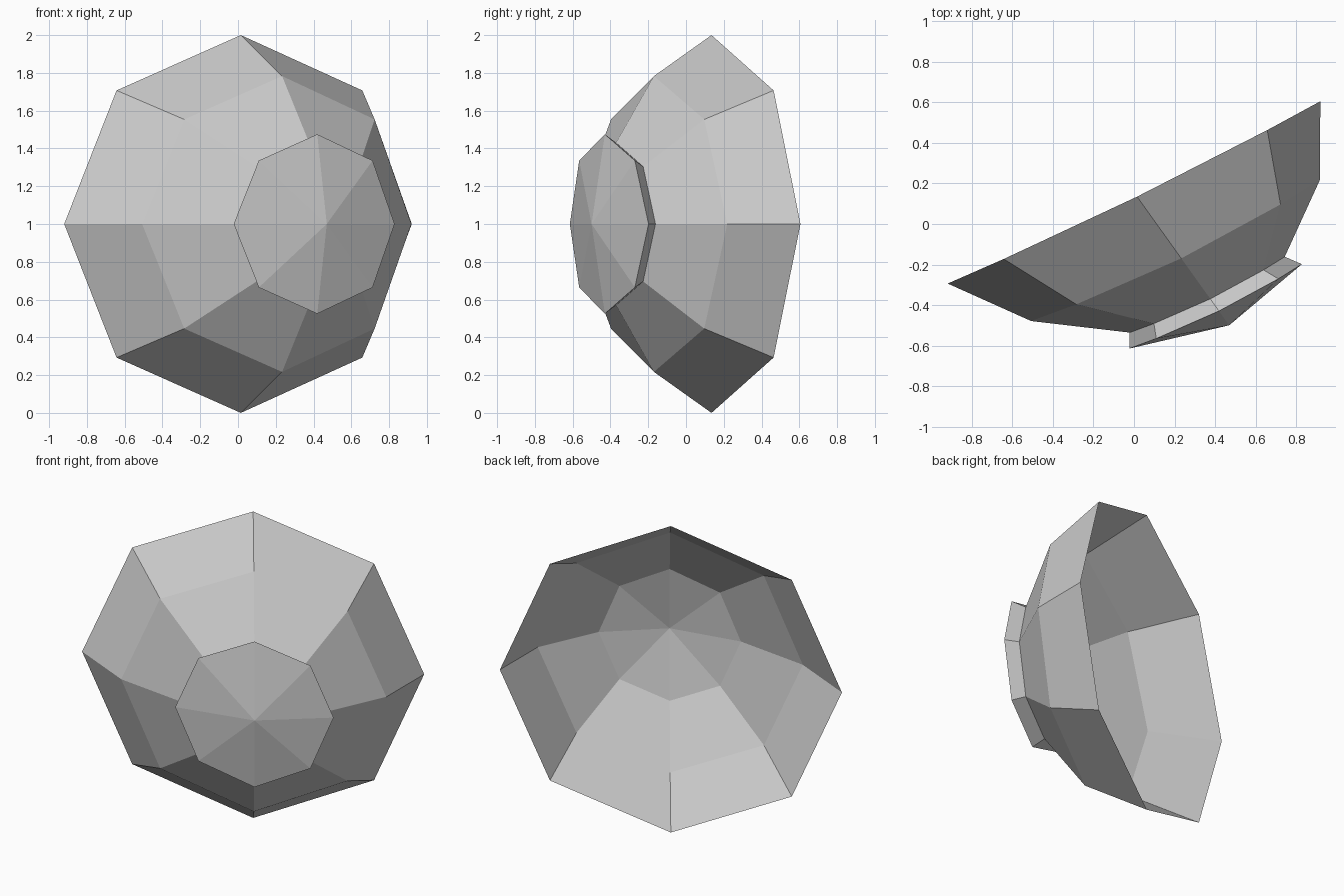
import bpy, bmesh, math
from mathutils import Vector

if "Cube" in bpy.data.objects:
    bpy.data.objects.remove(bpy.data.objects["Cube"])

grey = bpy.data.materials.new("light_grey")
grey.diffuse_color = (0.6, 0.6, 0.6, 1)
grey.use_nodes = True
grey.node_tree.nodes["Principled BSDF"].inputs["Base Color"].default_value = grey.diffuse_color

# Tilted frame of the dish: rim centre, sideways direction, depth direction
CENTRE = Vector((0.015, 0.135, 1.0))
SIDE = Vector((0.92, 0.45, 0))
DEPTH = Vector((0.455, -0.635, 0))
UP = Vector((0, 0, 1))
N = 8


def lathe(name, rings, apex):
    """Eight-sided shell from (side radius, up radius, depth, sag) rings to an apex."""
    bm = bmesh.new()
    loops = []
    for rs, ru, depth, sag in rings:
        loop = []
        for i in range(N):
            a = 2 * math.pi * i / N
            c, s = math.cos(a), math.sin(a)
            p = CENTRE + SIDE * rs * c + UP * ru * s + DEPTH * (depth - sag * c * c)
            loop.append(bm.verts.new(p))
        loops.append(loop)
    for lo, hi in zip(loops, loops[1:]):
        for i in range(N):
            j = (i + 1) % N
            bm.faces.new((lo[i], hi[i], hi[j], lo[j]))
    tip = bm.verts.new(CENTRE + DEPTH * apex)
    for i in range(N):
        bm.faces.new((loops[-1][i], tip, loops[-1][(i + 1) % N]))
    bmesh.ops.recalc_face_normals(bm, faces=bm.faces)
    # Make the shell face outwards (towards the front)
    bm.normal_update()
    if sum(f.normal.dot(DEPTH) * f.calc_area() for f in bm.faces) < 0:
        bmesh.ops.reverse_faces(bm, faces=bm.faces)
    me = bpy.data.meshes.new(name)
    bm.to_mesh(me)
    bm.free()
    me.materials.append(grey)
    ob = bpy.data.objects.new(name, me)
    bpy.context.collection.objects.link(ob)
    return ob


# Open bowl with a shallow conical bottom
lathe("dish_bowl", [(1.0, 1.0, 0.0, 0.033),
                    (0.775, 0.783, 0.48, 0.062),
                    (0.416, 0.43, 0.795, 0.033)], 0.915)

# Flared cap on the outside of the bowl
lathe("dish_back_cap", [(0.416, 0.43, 0.795, 0.033),
                        (0.463, 0.475, 0.889, 0.036)], 1.0)
